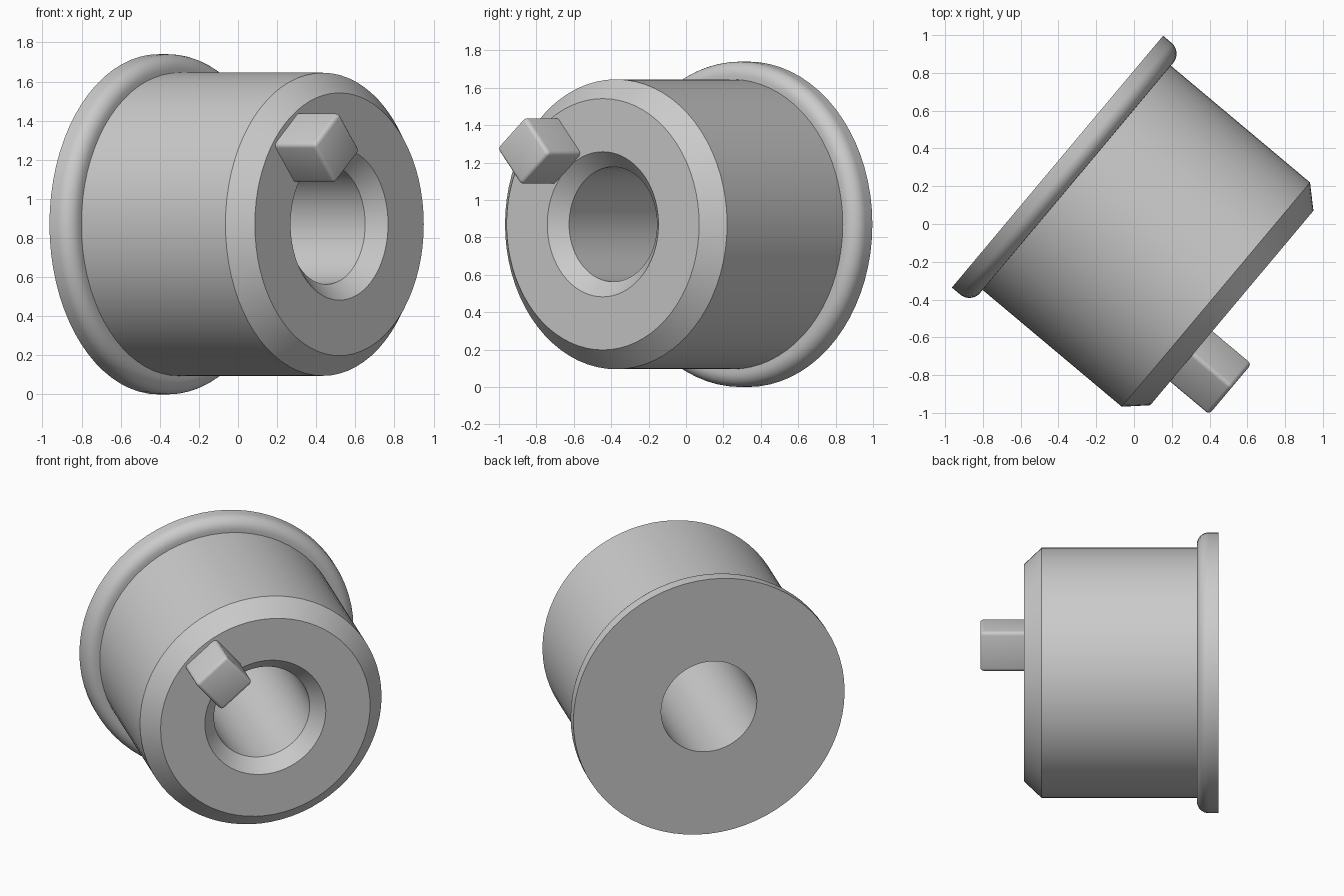
import bpy, bmesh, math
from mathutils import Matrix, Vector

if "Cube" in bpy.data.objects:
    bpy.data.objects.remove(bpy.data.objects["Cube"])

# Local frame: X = across, Y = up, Z = along the axis from flange to nose
A = math.radians(40)
u = Vector((math.sin(A), math.cos(A), 0))
d = Vector((math.cos(A), -math.sin(A), 0))
FRAME = Matrix.Translation((-0.405, 0.33, 0.87)) @ Matrix((u, (0, 0, 1), d)).transposed().to_4x4()


def finish(name, bm, angle):
    bmesh.ops.recalc_face_normals(bm, faces=bm.faces[:])
    me = bpy.data.meshes.new(name)
    bm.to_mesh(me)
    bm.free()
    ob = bpy.data.objects.new(name, me)
    bpy.context.collection.objects.link(ob)
    ob.matrix_world = FRAME
    bpy.ops.object.select_all(action='DESELECT')
    ob.select_set(True)
    bpy.context.view_layer.objects.active = ob
    bpy.ops.object.shade_smooth_by_angle(angle=math.radians(angle))
    return ob


def revolve(name, profile, segments=72):
    """Closed (radius, height) profile spun around local Z."""
    bm = bmesh.new()
    rings = []
    for i in range(segments):
        a = 2 * math.pi * i / segments
        rings.append([bm.verts.new((r * math.cos(a), r * math.sin(a), h)) for r, h in profile])
    n = len(profile)
    for i in range(segments):
        p, q = rings[i], rings[(i + 1) % segments]
        for j in range(n):
            k = (j + 1) % n
            bm.faces.new((p[j], q[j], q[k], p[k]))
    return finish(name, bm, 30)


# Bushing: through bore, rounded flange, barrel, chamfered nose, countersink
R, fillet, thick = 0.87, 0.075, 0.133
arc = [(R - fillet + fillet * math.cos(t), thick - fillet + fillet * math.sin(t))
       for t in (math.pi / 2 * i / 8 for i in range(9))]
profile = [(0.307, 0), (R, 0)] + arc + [
    (0.775, thick), (0.775, 1.095), (0.672, 1.205), (0.388, 1.205), (0.307, 1.12)]
revolve("flanged_bushing", profile)

# Drive key: rounded square peg standing on the nose face
bm = bmesh.new()
place = (Matrix.Rotation(math.radians(130.5), 4, 'Z')
         @ Matrix.Translation((0.515, 0, 1.325))
         @ Matrix.Diagonal((0.26, 0.26, 0.30, 1)))
bmesh.ops.create_cube(bm, size=1, matrix=place)
edges = [e for e in bm.edges if max(v.co.z for v in e.verts) > 1.4]
bmesh.ops.bevel(bm, geom=edges, offset=0.022, segments=3, profile=0.5, affect='EDGES')
finish("drive_key", bm, 35)
